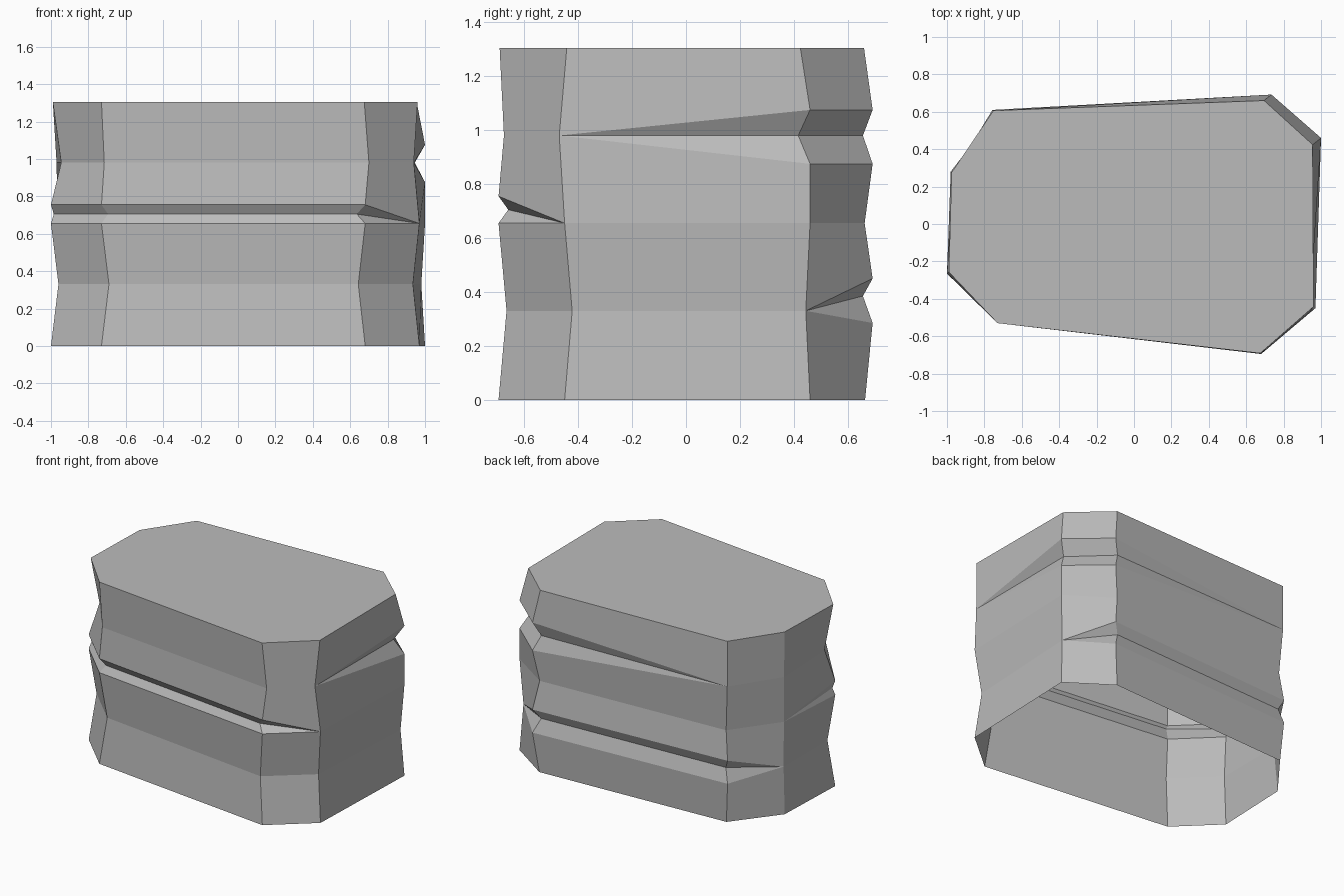
import bpy
import bmesh
from mathutils import Vector

cube = bpy.data.objects.get("Cube")
if cube:
    bpy.data.objects.remove(cube, do_unlink=True)

# Stone colour
stone = bpy.data.materials.new("stone grey")
stone.use_nodes = True
grey = (0.5, 0.5, 0.5, 1)
stone.diffuse_color = grey
stone.node_tree.nodes["Principled BSDF"].inputs["Base Color"].default_value = grey

# Heights of the bedding ledges
BASE, LOW, MID, HIGH, TOP = 0, 0.33, 0.655, 0.98, 1.305

# Heights of each crack: lower lip, groove, upper lip
LOW_CRACK = (0.285, 0.385, 0.45)
MID_CRACK = (MID, 0.705, 0.755)
HIGH_CRACK = (0.875, HIGH, 1.075)


class Corner:
    """One vertical edge of the rock: outline point, ledge insets and cracks."""

    def __init__(self, x, y, insets, cracks=(None, None, None), slide=(0, 0)):
        self.point = Vector((x, y))
        self.inward = Vector((-1 if x > 0 else 1, -0.8 if y > 0 else 0.8))
        self.insets, self.cracks, self.slide = insets, cracks, Vector(slide)

    def place(self, z, inset):
        p = self.point + self.inward * inset
        return Vector((p.x, p.y, z))

    def column(self):
        """Points from bottom to top; an uncracked ledge collapses to one point."""
        base, low, mid, high, top = self.insets
        pts = [self.place(BASE, base)]
        bands = zip((LOW, MID, HIGH), (low, mid, high),
                    (LOW_CRACK, MID_CRACK, HIGH_CRACK), self.cracks)
        for z, inset, heights, depth in bands:
            if depth is None:
                p = self.place(z, inset)
                if z == HIGH:
                    p.xy += self.slide
                pts += [p, p, p]
            else:
                pts += [self.place(h, d) for h, d in zip(heights, (0, depth, 0))]
            if z == MID and self.cracks[1] is None:
                pts[-3:] = [self.place(MID, mid)] * 3
        return pts + [self.place(TOP, top)]


# Corners counter-clockwise, starting at the front of the -x end
corners = [
    Corner(-1.0, -0.265, (0, 0.04, 0, 0.055, 0.01), (None, 0.015, None)),
    Corner(-0.73, -0.53, (0, 0.04, 0, 0.015, 0), (None, 0.035, None)),
    Corner(0.68, -0.695, (0, 0.037, 0, 0, 0.005), (None, 0.045, None), (0.02, 0.02)),
    Corner(0.97, -0.45, (0, 0.035, 0, 0, 0.01), slide=(-0.03, -0.02)),
    Corner(1.0, 0.46, (0, 0.02, 0, 0, 0.045), (None, None, 0.055)),
    Corner(0.735, 0.692, (0.035, 0, 0.037, 0, 0.04), (0.045, None, 0.045)),
    Corner(-0.757, 0.61, (0.02, 0, 0.025, 0.005, 0.005), (0.03, None, None)),
    Corner(-0.98, 0.28, (0, 0.02, 0.015, 0.01, 0.005)),
]

# Rock wall skinned between neighbouring corners, open underneath
bm = bmesh.new()
columns = [[bm.verts.new(p) for p in c.column()] for c in corners]
for i, left in enumerate(columns):
    right = columns[(i + 1) % len(columns)]
    for j in range(len(left) - 1):
        bm.faces.new((left[j], right[j], right[j + 1], left[j + 1]))

# Flat top
bm.faces.new([col[-1] for col in columns])
bmesh.ops.remove_doubles(bm, verts=bm.verts, dist=0.0005)

mesh = bpy.data.meshes.new("layered_rock")
bm.to_mesh(mesh)
bm.free()
mesh.materials.append(stone)
rock = bpy.data.objects.new("layered_rock", mesh)
bpy.context.collection.objects.link(rock)
